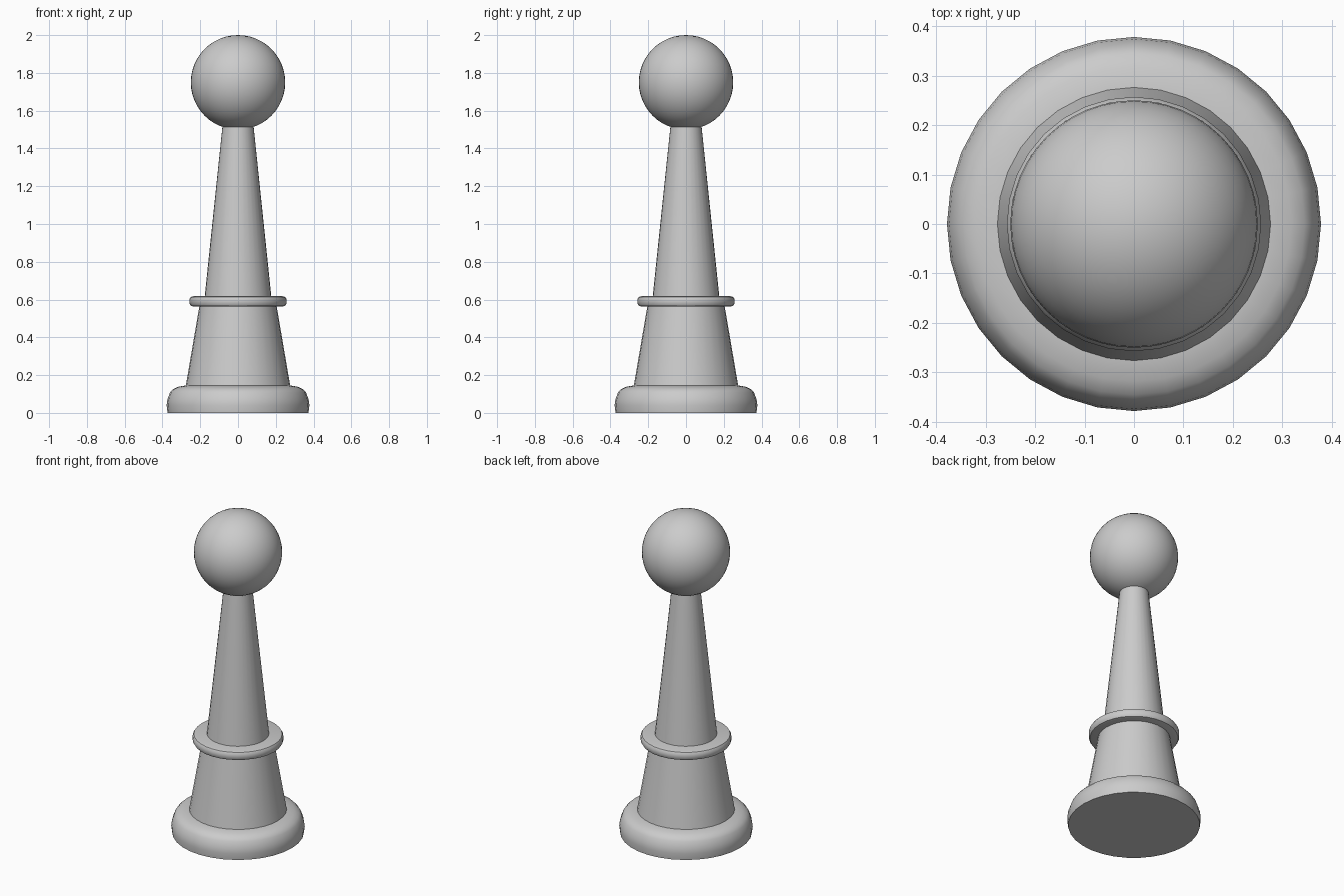
import bpy
import bmesh
import math

cube = bpy.data.objects.get("Cube")
if cube:
    bpy.data.objects.remove(cube, do_unlink=True)

SIDES = 32

grey = bpy.data.materials.new("plain grey")
grey.use_nodes = True
colour = (0.6, 0.6, 0.6, 1)
grey.diffuse_color = colour
grey.node_tree.nodes["Principled BSDF"].inputs["Base Color"].default_value = colour


def finish(name, bm):
    """Turn a bmesh into a smooth shaded grey object."""
    bmesh.ops.recalc_face_normals(bm, faces=bm.faces)
    mesh = bpy.data.meshes.new(name)
    bm.to_mesh(mesh)
    bm.free()
    mesh.materials.append(grey)
    obj = bpy.data.objects.new(name, mesh)
    bpy.context.collection.objects.link(obj)
    bpy.ops.object.select_all(action="DESELECT")
    obj.select_set(True)
    bpy.context.view_layer.objects.active = obj
    bpy.ops.object.shade_smooth_by_angle(angle=math.radians(40))


def turned(name, profile):
    """Lathe a (radius, height) profile about z, with flat end caps."""
    bm = bmesh.new()
    rings = []
    for radius, z in profile:
        angles = [math.tau * i / SIDES for i in range(SIDES)]
        rings.append([bm.verts.new((radius * math.cos(a), radius * math.sin(a), z))
                      for a in angles])
    for low, high in zip(rings, rings[1:]):
        for i in range(SIDES):
            j = (i + 1) % SIDES
            bm.faces.new((low[i], low[j], high[j], high[i]))
    bm.faces.new(rings[0][::-1])
    bm.faces.new(rings[-1])
    finish(name, bm)


# Rounded foot
turned("base", [(0.373, 0), (0.378, 0.04), (0.374, 0.07), (0.36, 0.108),
                (0.345, 0.125), (0.318, 0.138), (0.272, 0.146)])

# Tapered body in two stages
turned("lower_body", [(0.277, 0.14), (0.202, 0.58)])
turned("upper_body", [(0.178, 0.6), (0.08, 1.54)])

# Rounded collar between the stages
turned("collar", [(0.235, 0.563), (0.25, 0.567), (0.257, 0.579),
                  (0.257, 0.602), (0.25, 0.614), (0.235, 0.618)])

# Ball on top
bm = bmesh.new()
bmesh.ops.create_uvsphere(bm, u_segments=48, v_segments=24, radius=0.25)
bmesh.ops.translate(bm, verts=bm.verts, vec=(0, 0, 1.75))
finish("head", bm)
